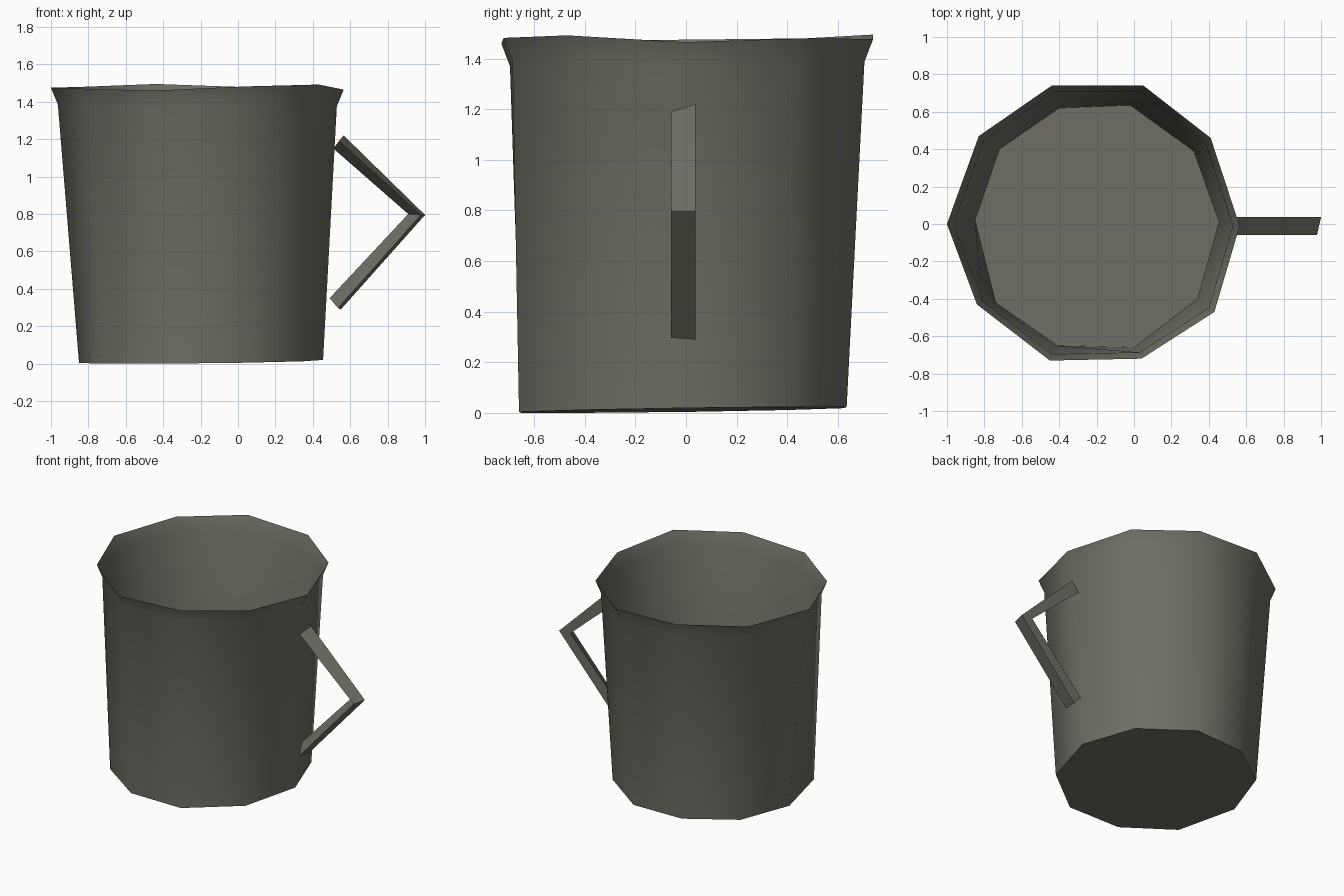
import bpy
import math

# Remove the default cube
cube = bpy.data.objects.get("Cube")
if cube:
    bpy.data.objects.remove(cube, do_unlink=True)

# Single dull stone-grey colour
GREY = (0.16, 0.158, 0.13, 1.0)
grey = bpy.data.materials.new("stone grey")
grey.use_nodes = True
grey.diffuse_color = GREY
grey.node_tree.nodes["Principled BSDF"].inputs["Base Color"].default_value = GREY


def loft(name, rings, cap_start, cap_end, smooth_angle):
    """Join equal closed rings of points with quads, optionally capping the ends."""
    count = len(rings[0])
    verts = [point for ring in rings for point in ring]
    faces = []
    for level in range(len(rings) - 1):
        low, high = level * count, (level + 1) * count
        for i in range(count):
            j = (i + 1) % count
            faces.append((low + i, low + j, high + j, high + i))
    if cap_start:
        faces.append(tuple(reversed(range(count))))
    if cap_end:
        faces.append(tuple(range(len(verts) - count, len(verts))))
    mesh = bpy.data.meshes.new(name)
    mesh.from_pydata(verts, [], faces)
    mesh.materials.append(grey)
    mesh.update()
    obj = bpy.data.objects.new(name, mesh)
    bpy.context.collection.objects.link(obj)
    bpy.ops.object.select_all(action="DESELECT")
    obj.select_set(True)
    bpy.context.view_layer.objects.active = obj
    if smooth_angle:
        bpy.ops.object.shade_smooth_by_angle(angle=math.radians(smooth_angle))
    return obj


# Cup: slightly uneven ten-sided floor, neck and flared rim
CENTRE_X = -0.215
floor_outline = [(0.455, 0.01), (0.32, 0.39), (-0.02, 0.635), (-0.4, 0.62), (-0.72, 0.4),
                 (-0.85, 0.02), (-0.74, -0.42), (-0.41, -0.65), (0, -0.66), (0.34, -0.4)]
rim_outline = [(0.565, -0.01, 1.465), (0.41, 0.46, 1.48), (0.05, 0.74, 1.478),
               (-0.44, 0.74, 1.495), (-0.83, 0.47, 1.48), (-1, 0, 1.475),
               (-0.84, -0.43, 1.47), (-0.45, -0.73, 1.46), (0.04, -0.72, 1.482),
               (0.43, -0.47, 1.492)]

floor_ring = [(x, y, max(0, 0.014 + 0.015 * y + 0.012 * x)) for x, y in floor_outline]
neck_ring = [(CENTRE_X + (x - CENTRE_X) * 0.953, y * 0.953, z - 0.09)
             for x, y, z in rim_outline]
loft("cup_body", [floor_ring, neck_ring, rim_outline], True, False, 60)

# Handle: bent wedge bar, each station giving the outer, inner and front edges
BACK_Y, FRONT_Y = 0.037, -0.06
stations = [((0.565, 1.22), (0.51, 1.15), (0.54, 1.19)),
            ((1.0, 0.795), (0.91, 0.8), (0.978, 0.795)),
            ((0.55, 0.29), (0.49, 0.35), (0.535, 0.297))]
handle_rings = [[(outer[0], BACK_Y, outer[1]),
                 (front[0], FRONT_Y, front[1]),
                 (inner[0], BACK_Y, inner[1])] for outer, inner, front in stations]
handle = loft("handle", handle_rings, True, True, 0)

# Make the handle faces point outward
bpy.ops.object.mode_set(mode="EDIT")
bpy.ops.mesh.select_all(action="SELECT")
bpy.ops.mesh.normals_make_consistent(inside=False)
bpy.ops.object.mode_set(mode="OBJECT")
